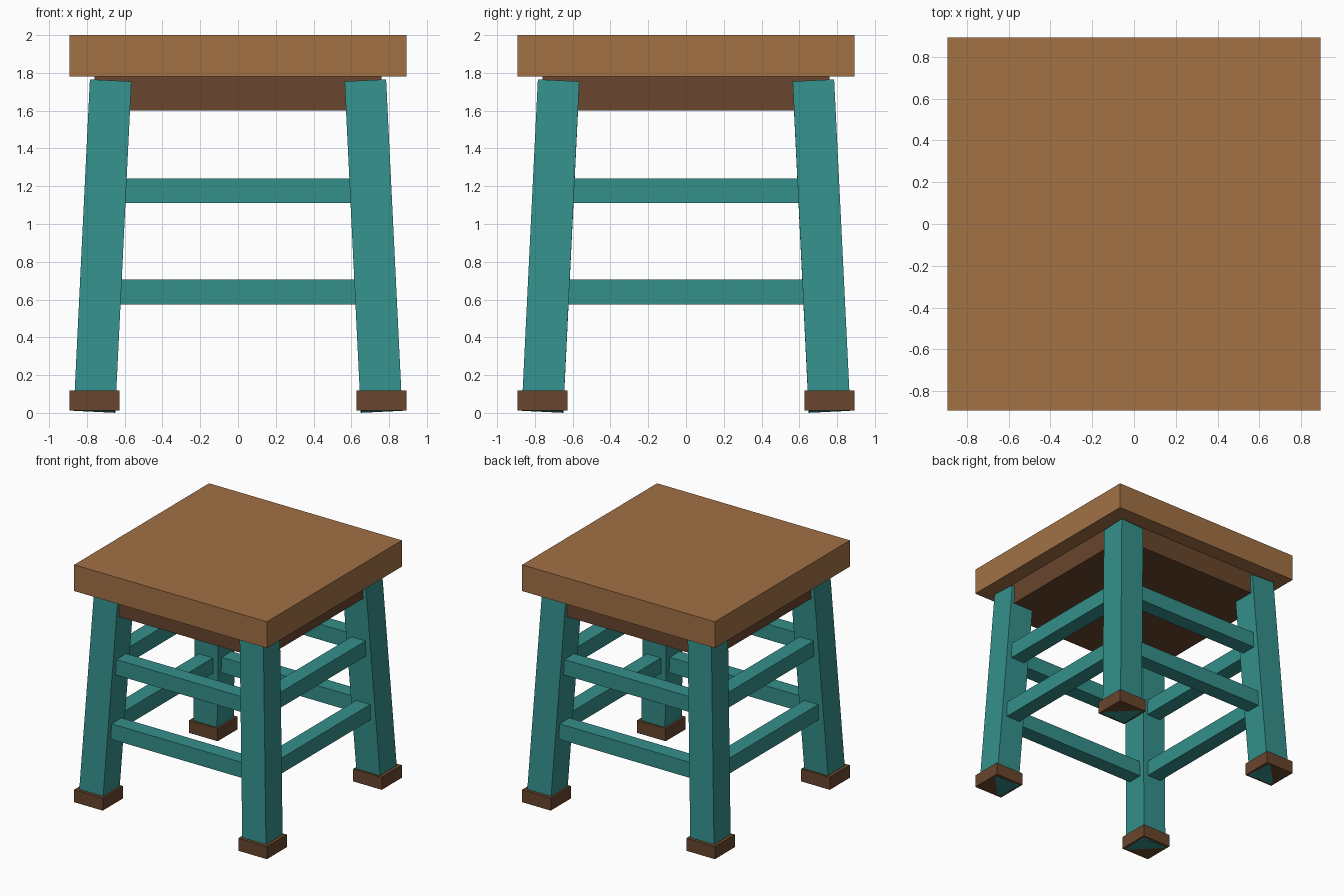
import bpy
from math import atan
from mathutils import Euler, Matrix, Vector
import bmesh

if "Cube" in bpy.data.objects:
    bpy.data.objects.remove(bpy.data.objects["Cube"])


def material(name, rgb):
    mat = bpy.data.materials.new(name)
    mat.diffuse_color = (*rgb, 1)
    mat.use_nodes = True
    mat.node_tree.nodes["Principled BSDF"].inputs["Base Color"].default_value = mat.diffuse_color
    return mat


WOOD = material("light_wood", (0.36, 0.165, 0.06))
DARK = material("dark_wood", (0.14, 0.06, 0.026))
TEAL = material("teal_paint", (0.035, 0.28, 0.26))


def box(name, loc, size, mat, rot=(0, 0, 0)):
    mesh = bpy.data.meshes.new(name)
    bm = bmesh.new()
    bmesh.ops.create_cube(bm, size=1, matrix=Matrix.Diagonal(Vector((*size, 1))))
    bm.to_mesh(mesh)
    bm.free()
    mesh.materials.append(mat)
    obj = bpy.data.objects.new(name, mesh)
    obj.location = loc
    obj.rotation_euler = Euler(rot)
    bpy.context.collection.objects.link(obj)
    return obj


SLOPE = 0.0488            # sideways lean of a leg per unit of height
TILT = atan(SLOPE)
LEG_MID, LEG_Z = 0.717, 0.883


def leg_offset(z):
    """Distance of the leg's axis from the centre at height z."""
    return LEG_MID - SLOPE * (z - LEG_Z)


# Seat slab and the block beneath it
box("seat", (0, 0, 1.89), (1.785, 1.785, 0.22), WOOD)
box("apron", (0, 0, 1.69), (1.52, 1.52, 0.18), DARK)

# Splayed legs with square feet
for sy, depth in ((-1, "front"), (1, "back")):
    for sx, side in ((-1, "left"), (1, "right")):
        box(f"{depth}_{side}_leg", (sx * LEG_MID, sy * LEG_MID, LEG_Z),
            (0.22, 0.22, 1.748), TEAL, (sy * TILT, -sx * TILT, 0))
        box(f"{depth}_{side}_foot", (sx * 0.76, sy * 0.76, 0.065),
            (0.265, 0.265, 0.105), DARK)

# Two levels of rails on all four sides
for level, z in (("lower", 0.64), ("upper", 1.175)):
    d = leg_offset(z)
    for s, depth, side in ((-1, "front", "left"), (1, "back", "right")):
        box(f"{level}_{depth}_rail", (0, s * d, z), (1.3, 0.13, 0.13), TEAL)
        box(f"{level}_{side}_rail", (s * d, 0, z), (0.13, 1.3, 0.13), TEAL)
